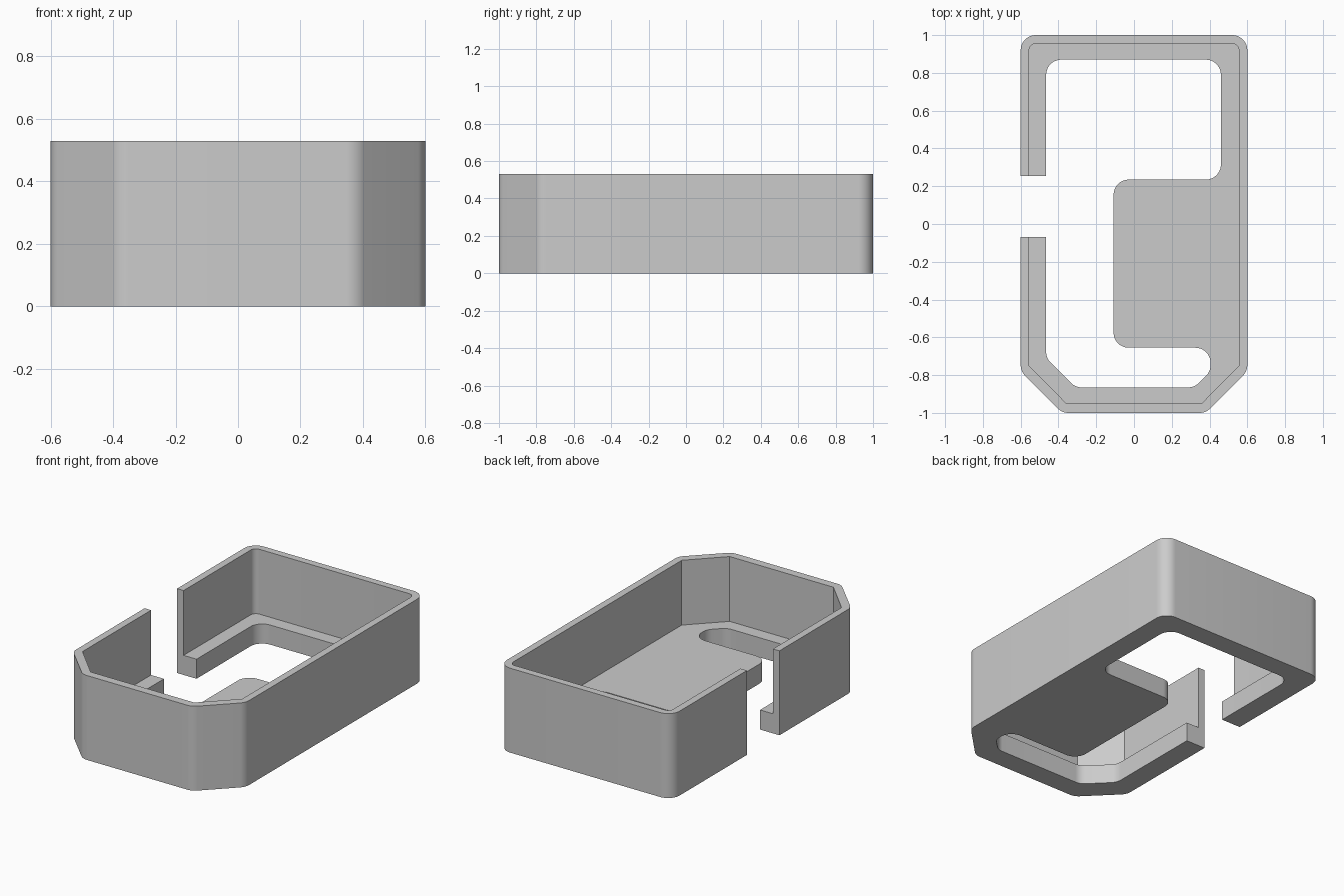
import bpy
import bmesh
import math
from mathutils import Vector

if "Cube" in bpy.data.objects:
    bpy.data.objects.remove(bpy.data.objects["Cube"], do_unlink=True)

HEIGHT, FLOOR, R = 0.53, 0.123, 0.08

grey = bpy.data.materials.new("plain grey")
grey.use_nodes = True
grey.diffuse_color = (0.6, 0.6, 0.6, 1)
grey.node_tree.nodes["Principled BSDF"].inputs["Base Color"].default_value = (0.6, 0.6, 0.6, 1)


def rounded(corners, steps=10):
    """Outline of (x, y, radius) corners with each corner turned into an arc."""
    pts = []
    for i, (x, y, r) in enumerate(corners):
        p = Vector((x, y))
        if r == 0:
            pts.append(p)
            continue
        a = (Vector(corners[i - 1][:2]) - p).normalized()
        b = (Vector(corners[(i + 1) % len(corners)][:2]) - p).normalized()
        half = a.angle(b) / 2
        centre = p + (a + b).normalized() * r / math.sin(half)
        start = p + a * r / math.tan(half) - centre
        end = p + b * r / math.tan(half) - centre
        sweep = math.pi - 2 * half
        for k in range(steps + 1):
            t = k / steps
            arc = start * math.sin((1 - t) * sweep) + end * math.sin(t * sweep)
            pts.append(centre + arc / math.sin(sweep))
    return pts


def prism(name, corners, low, high):
    bm = bmesh.new()
    face = bm.faces.new([bm.verts.new((p.x, p.y, low)) for p in rounded(corners)])
    up = bmesh.ops.extrude_face_region(bm, geom=[face], use_keep_orig=True)["geom"]
    bmesh.ops.translate(bm, vec=(0, 0, high - low),
                        verts=[v for v in up if isinstance(v, bmesh.types.BMVert)])
    bmesh.ops.recalc_face_normals(bm, faces=bm.faces)
    mesh = bpy.data.meshes.new(name)
    bm.to_mesh(mesh)
    bm.free()
    mesh.materials.append(grey)
    obj = bpy.data.objects.new(name, mesh)
    bpy.context.collection.objects.link(obj)
    return obj


# Outer shell with the side gap, the floor shelf and the front slot
outside = [(-0.6, -0.07, 0), (-0.6, -0.78, R), (-0.38, -1, R), (0.38, -1, R),
           (0.6, -0.78, R), (0.6, 1, R), (-0.6, 1, R), (-0.6, 0.253, 0)]
inside = [(-0.465, 0.253, 0), (-0.465, 0.87, R), (0.46, 0.87, R), (0.46, 0.235, R),
          (-0.108, 0.235, R), (-0.108, -0.655, R), (0.405, -0.655, R),
          (0.405, -0.78, R), (0.32, -0.865, R), (-0.31, -0.865, R),
          (-0.465, -0.71, R), (-0.465, -0.07, 0)]
tray = prism("open_tray", outside + inside, 0, HEIGHT)

# Cavity above the floor, leaving a thin wall
cavity = [(-0.555, -0.75, 0), (-0.36, -0.948, 0), (0.36, -0.948, 0),
          (0.555, -0.75, 0), (0.555, 0.955, 0.035), (-0.555, 0.955, 0.035)]
cutter = prism("cavity_cutter", cavity, FLOOR, HEIGHT + 0.1)

cut = tray.modifiers.new("cavity", 'BOOLEAN')
cut.operation = 'DIFFERENCE'
cut.solver = 'EXACT'
cut.object = cutter
bpy.ops.object.select_all(action='DESELECT')
tray.select_set(True)
bpy.context.view_layer.objects.active = tray
bpy.ops.object.modifier_apply(modifier=cut.name)
bpy.data.objects.remove(cutter, do_unlink=True)

bpy.ops.object.shade_smooth_by_angle(angle=math.radians(30))
